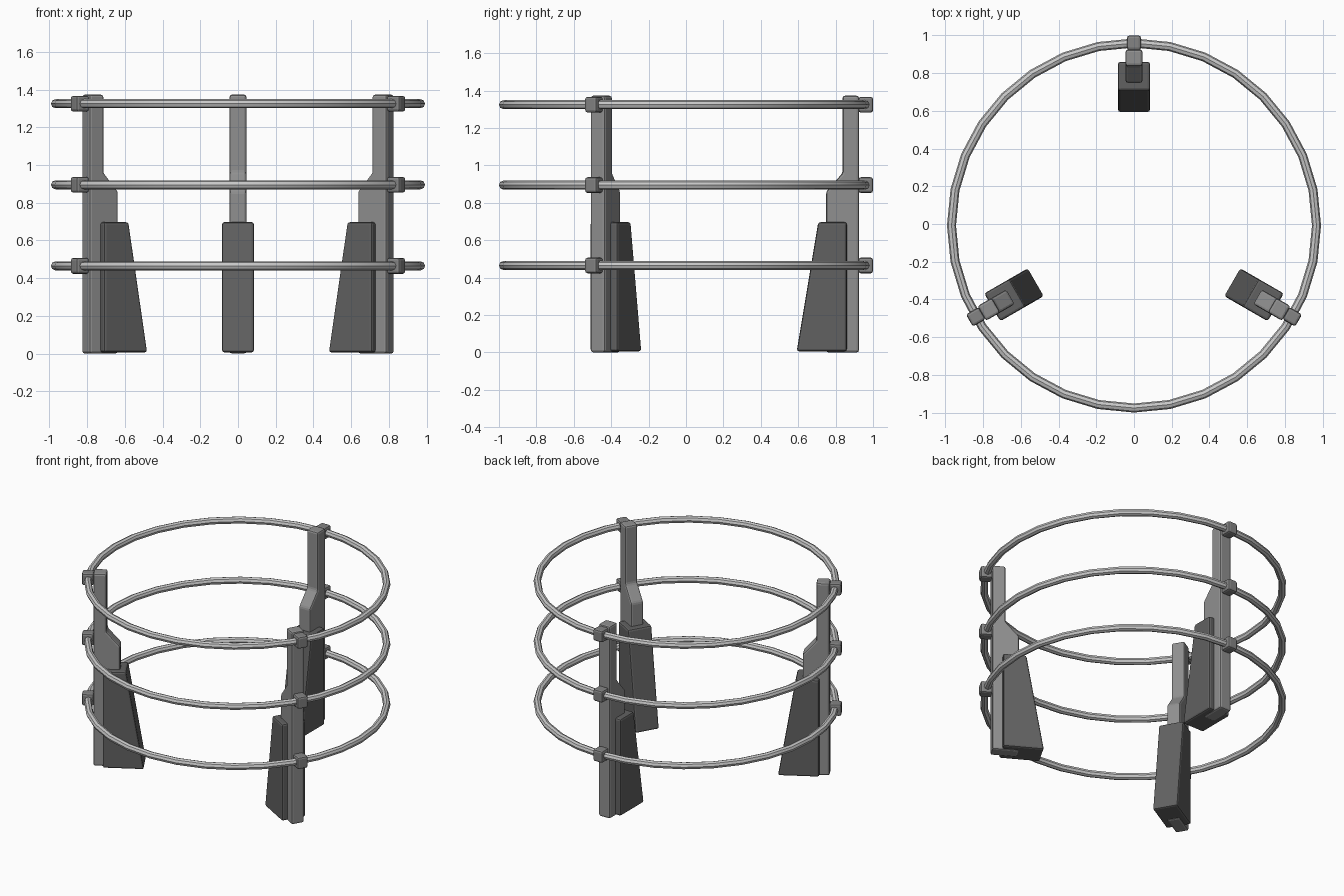
import bpy, bmesh, math
from mathutils import Matrix, Vector

if "Cube" in bpy.data.objects:
    bpy.data.objects.remove(bpy.data.objects["Cube"])

CY = -0.008  # ring centre, so the whole model is centred on y


def material(name, v):
    m = bpy.data.materials.new(name)
    m.diffuse_color = (v, v, v, 1)
    m.use_nodes = True
    m.node_tree.nodes["Principled BSDF"].inputs["Base Color"].default_value = m.diffuse_color
    return m


RING = material("light grey", 0.58)
POST = material("mid grey", 0.28)
CLAMP = material("clamp grey", 0.23)
BLOCK = material("dark grey", 0.12)


def extrude_profile(name, pts, half_w, angle, mat, bevel):
    """Closed (radius, z) profile given thickness along the tangent, turned to angle."""
    bm = bmesh.new()
    a = [bm.verts.new((r, -half_w, z)) for r, z in pts]
    b = [bm.verts.new((r, half_w, z)) for r, z in pts]
    n = len(pts)
    bm.faces.new(a)
    bm.faces.new(b[::-1])
    for i in range(n):
        j = (i + 1) % n
        bm.faces.new((a[j], a[i], b[i], b[j]))
    bmesh.ops.recalc_face_normals(bm, faces=bm.faces)
    bmesh.ops.bevel(bm, geom=list(bm.edges), offset=bevel, segments=2,
                    profile=0.5, affect='EDGES', clamp_overlap=True)
    bm.transform(Matrix.Translation(Vector((0, CY, 0))) @ Matrix.Rotation(angle, 4, 'Z'))
    me = bpy.data.meshes.new(name)
    bm.to_mesh(me)
    bm.free()
    me.materials.append(mat)
    ob = bpy.data.objects.new(name, me)
    bpy.context.collection.objects.link(ob)
    return ob


def box_profile(r0, r1, z0, z1):
    return [(r0, z0), (r1, z0), (r1, z1), (r0, z1)]


heights = (0.465, 0.895, 1.325)

# Three hoops
for i, z in enumerate(heights):
    bpy.ops.mesh.primitive_torus_add(major_segments=32, minor_segments=8,
                                     major_radius=0.968, minor_radius=0.024,
                                     location=(0, CY, z))
    ring = bpy.context.object
    ring.name = f"hoop_{i + 1}"
    ring.data.materials.append(RING)
    bpy.ops.object.shade_smooth_by_angle(angle=math.radians(30))

# Stepped post, wedge foot and clamps, repeated around the circle
post_profile = [(0.757, 0), (0.933, 0), (0.933, 1.373), (0.845, 1.373),
                (0.845, 0.96), (0.757, 0.86)]
foot_profile = [(0.60, 0.006), (0.868, 0.006), (0.868, 0.697), (0.715, 0.697)]
for k, deg in enumerate((90, 210, 330)):
    ang = math.radians(deg)
    extrude_profile(f"post_{k + 1}", post_profile, 0.045, ang, POST, 0.013)
    extrude_profile(f"wedge_foot_{k + 1}", foot_profile, 0.085, ang, BLOCK, 0.013)
    for i, z in enumerate(heights):
        extrude_profile(f"clamp_{k + 1}_{i + 1}",
                        box_profile(0.93, 1.008, z - 0.042, z + 0.042),
                        0.037, ang, CLAMP, 0.013)
